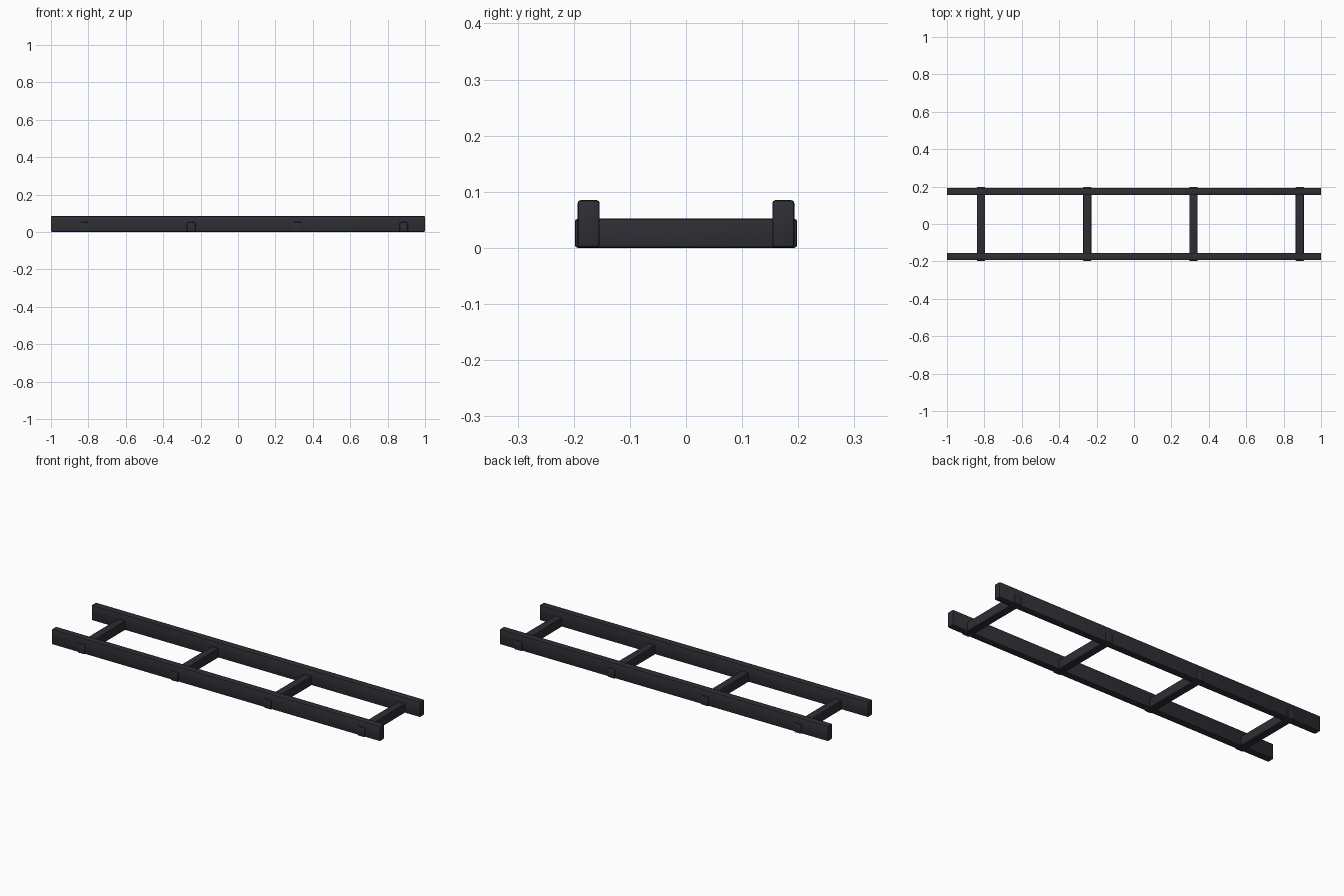
import bpy

if "Cube" in bpy.data.objects:
    bpy.data.objects.remove(bpy.data.objects["Cube"])

mat = bpy.data.materials.new("dark charcoal")
mat.diffuse_color = (0.027, 0.027, 0.035, 1)
mat.use_nodes = True
mat.node_tree.nodes["Principled BSDF"].inputs["Base Color"].default_value = mat.diffuse_color


def beam(name, lo, hi, bevel):
    """Box between two corners with softly rounded edges."""
    bpy.ops.mesh.primitive_cube_add(size=1, location=[(a + b) / 2 for a, b in zip(lo, hi)])
    ob = bpy.context.object
    ob.name = name
    ob.scale = [b - a for a, b in zip(lo, hi)]
    bpy.ops.object.transform_apply(location=False, rotation=False, scale=True)
    ob.data.materials.append(mat)
    mod = ob.modifiers.new("rounded edges", 'BEVEL')
    mod.width = bevel
    mod.segments = 2
    bpy.ops.object.modifier_apply(modifier=mod.name)
    bpy.ops.object.shade_smooth_by_angle()


# Long side rails
beam("front_rail", (-1, -0.193, 0.001), (1, -0.154, 0.085), 0.005)
beam("back_rail", (-1, 0.154, 0.001), (1, 0.193, 0.085), 0.005)

# Cross members, poking slightly through the rails
for i in range(4):
    x = -0.818 + 0.568 * i
    beam(f"cross_member_{i + 1}", (x - 0.022, -0.198, 0), (x + 0.022, 0.198, 0.052), 0.005)
